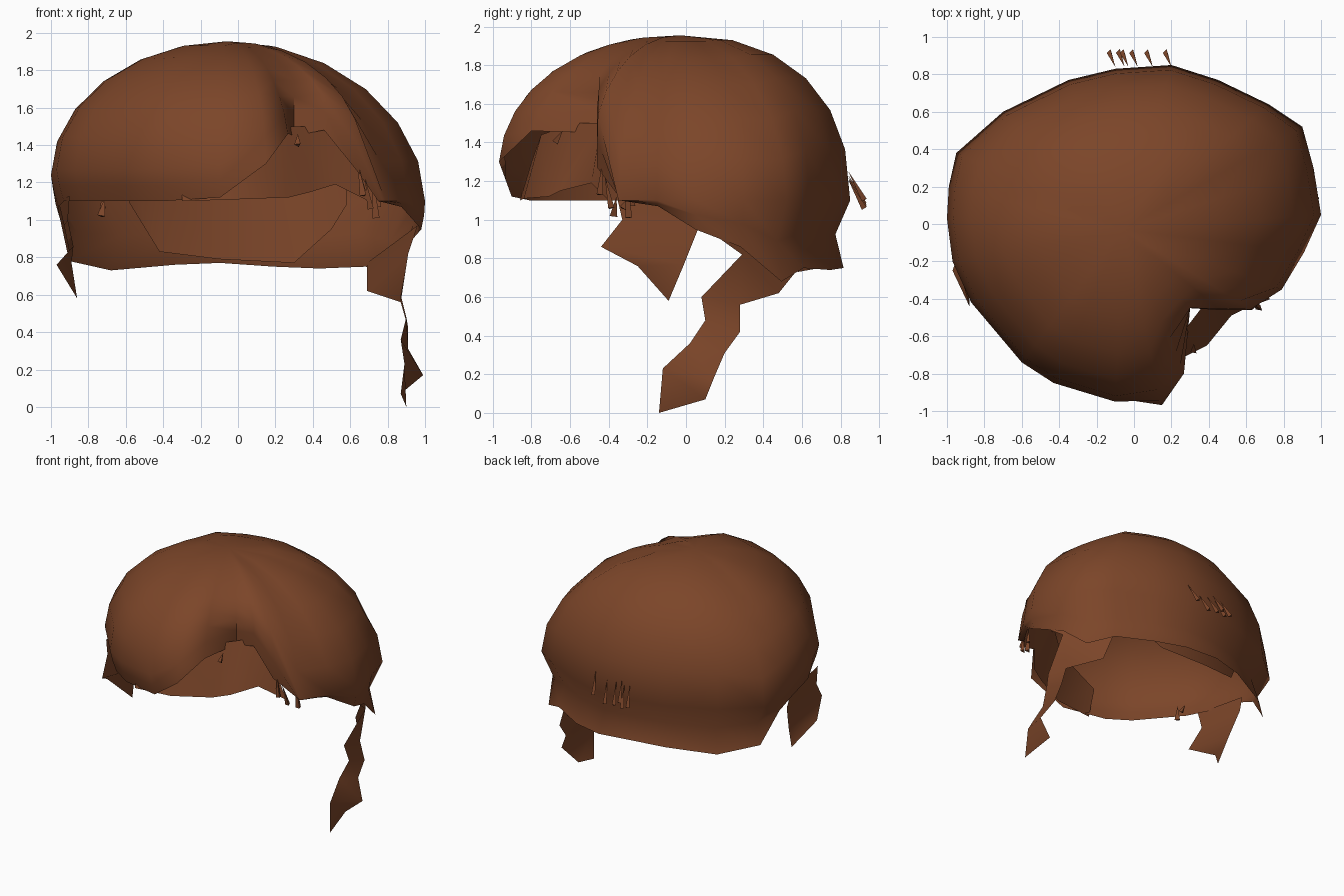
import bpy, bmesh, math, random
from mathutils import Vector
random.seed(4)

brown = bpy.data.materials.new("brown_hair")
brown.diffuse_color = (0.2, 0.06, 0.022, 1)


def make(name, verts, faces, angle=60):
    me = bpy.data.meshes.new(name)
    me.from_pydata(verts, [], faces)
    bm = bmesh.new()
    bm.from_mesh(me)
    bmesh.ops.recalc_face_normals(bm, faces=bm.faces)
    bm.to_mesh(me)
    bm.free()
    me.materials.append(brown)
    ob = bpy.data.objects.new(name, me)
    bpy.context.collection.objects.link(ob)
    bpy.ops.object.select_all(action='DESELECT')
    ob.select_set(True)
    bpy.context.view_layer.objects.active = ob
    bpy.ops.object.shade_smooth_by_angle(angle=math.radians(angle))
    return ob


def ribbon(name, a, b):
    # sheet of hair between two edge lines
    n = len(a)
    return make(name, a + b, [(i, i + 1, n + i + 1, n + i) for i in range(n - 1)])


# Hair cap: widest outline (x, y), rim height, rim flare
cols = [(-0.1, -0.95, 1.12, .95), (0.15, -0.97, 1.3, .97), (0.28, -0.83, 1.46, .95),
        (0.3, -0.45, 1.45, 1), (0.46, -0.46, 1.48, 1), (0.63, -0.46, 1.27, 1),
        (0.79, -0.35, 1.1, .95), (0.91, -0.15, 1.07, .96), (1, 0.05, 0.95, .98),
        (0.96, 0.3, 0.86, .94), (0.9, 0.52, 0.68, .95), (0.72, 0.64, 0.75, .95),
        (0.45, 0.77, 0.74, .97), (0.2, 0.85, 0.75, .96), (-0.1, 0.83, 0.77, .97),
        (-0.35, 0.77, 0.76, .97), (-0.7, 0.6, 0.73, .97), (-0.95, 0.38, 0.78, .95),
        (-0.99, 0.2, 1.0, .96), (-1, 0.03, 1.07, .96), (-0.97, -0.2, 1.1, .96),
        (-0.87, -0.42, 1.1, .95), (-0.6, -0.74, 1.1, .95), (-0.43, -0.85, 1.1, .95)]
virtual = {3: 0.76, 4: 0.78, 5: 0.84}     # dome radius above the parted notch
apex = Vector((-0.06, -0.03, 1.955))
verts, faces = [apex], []
rows = 8
for i, (x, y, rim, flare) in enumerate(cols):
    n = 1.95 if x > 0.75 or x < -0.85 else 2.3 if y > 0.5 else 2.1
    grow = virtual[i] / math.hypot(x, y) if i in virtual else 1
    high = rim > 1.2                      # rim ends while still on the dome
    zw = 1.25 if high else 1.1 if x > 0.75 or rim < 0.8 else rim + 0.17
    tmax = math.acos(((rim - zw) / (apex.z - zw)) ** (n / 2)) if high else math.pi / 2
    steps = rows if high else 6
    for k in range(1, steps + 1):
        t = k / steps * tmax
        r = min(1, grow * math.sin(t) ** (2 / n))
        h = max(0, math.cos(t)) ** (2 / n)
        verts.append((apex.x + (x - apex.x) * r, apex.y + (y - apex.y) * r, zw + (apex.z - zw) * h))
    if high:
        continue
    for f, s in ((0.5, (1 + flare) / 2 + .005), (1, flare)):
        if rim < 0.8 and f < 1:
            s = 0.91                      # crease above the nape roll
        verts.append((x * s, y * s, zw + (rim - zw) * f))
N = len(cols)
for i in range(N):
    a, b = 1 + i * rows, 1 + (i + 1) % N * rows
    faces.append((0, a, b))
    faces += [(a + k, a + k + 1, b + k + 1, b + k) for k in range(rows - 1)]
make("hair_cap", verts, faces)

# Layer under the parted fringe, sloping outward
ribbon("under_fringe",
       [(-0.3, -0.8, 1.3), (0.05, -0.75, 1.44), (0.26, -0.58, 1.5), (0.36, -0.45, 1.5),
        (0.46, -0.44, 1.5), (0.64, -0.43, 1.3)],
       [(-0.3, -0.86, 1.1), (0.0, -0.84, 1.11), (0.27, -0.71, 1.12), (0.39, -0.65, 1.15),
        (0.52, -0.49, 1.19), (0.7, -0.4, 1.1)])

# Inner layer at the nape
ribbon("inner_nape",
       [(-0.6, 0.5, 1.28), (-0.42, 0.62, 1.28), (-0.1, 0.7, 1.28), (0.2, 0.72, 1.28),
        (0.45, 0.66, 1.28), (0.58, 0.6, 1.28)],
       [(-0.58, 0.5, 1.09), (-0.42, 0.58, 0.83), (-0.1, 0.65, 0.79), (0.3, 0.67, 0.77),
        (0.5, 0.58, 0.95), (0.58, 0.54, 1.08)])

# Long lock hanging on the right
ribbon("right_lock",
       [(0.96, 0.08, 0.97), (0.91, 0.29, 0.82), (0.87, 0.08, 0.6), (0.9, 0.1, 0.48),
        (0.87, 0.02, 0.36), (0.89, -0.12, 0.23), (0.9, -0.14, 0.0)],
       [(0.69, 0.6, 0.77), (0.69, 0.48, 0.62), (0.87, 0.28, 0.56), (0.91, 0.28, 0.42),
        (0.91, 0.2, 0.31), (0.99, 0.14, 0.17), (0.87, 0.1, 0.07)])

# Short ragged lock on the left
ribbon("left_lock",
       [(-0.9, -0.36, 1.13), (-0.91, -0.33, 1.0), (-0.88, -0.44, 0.86), (-0.97, -0.25, 0.76)],
       [(-0.96, 0.06, 1.1), (-0.93, 0.07, 0.97), (-0.89, -0.01, 0.77), (-0.86, -0.09, 0.58)])


# Loose wisps: slim three-sided spikes from root to tip, wider at the tip
def wisps(name, strands):
    v, f = [], []
    for root, tip, w in strands:
        s = len(v)
        root, tip = Vector(root), Vector(tip)
        d = (tip - root).normalized()
        u = d.cross(Vector((0.3, 1, 0.1))).normalized()
        q = d.cross(u)
        v.append(root)
        for j in range(3):
            t = j * math.tau / 3 + 0.4
            v.append(tip + w * (u * math.cos(t) + q * math.sin(t)))
        f += [(s, s + 1, s + 2), (s, s + 2, s + 3), (s, s + 3, s + 1), (s + 1, s + 3, s + 2)]
    make(name, v, f, 30)


back = []
for x in (-0.12, -0.07, -0.05, 0.0, 0.08, 0.18):
    z = 1.28 + random.uniform(-0.08, 0.05)
    back.append(((x + 0.02, 0.84, z), (x - 0.01, 0.92, z - 0.15), 0.017))
wisps("back_wisps", back)
wisps("side_wisps", [((0.64, -0.43, 1.31), (0.67, -0.45, 1.13), 0.02),
                     ((0.68, -0.42, 1.22), (0.71, -0.39, 1.06), 0.02),
                     ((0.72, -0.31, 1.24), (0.74, -0.3, 1.01), 0.022),
                     ((0.75, -0.28, 1.18), (0.75, -0.28, 1.07), 0.018),
                     ((0.32, -0.64, 1.46), (0.32, -0.68, 1.4), 0.02),
                     ((-0.71, -0.36, 1.12), (-0.73, -0.38, 1.02), 0.025),
                     ((-0.73, -0.3, 1.11), (-0.72, -0.33, 1.06), 0.02)])
